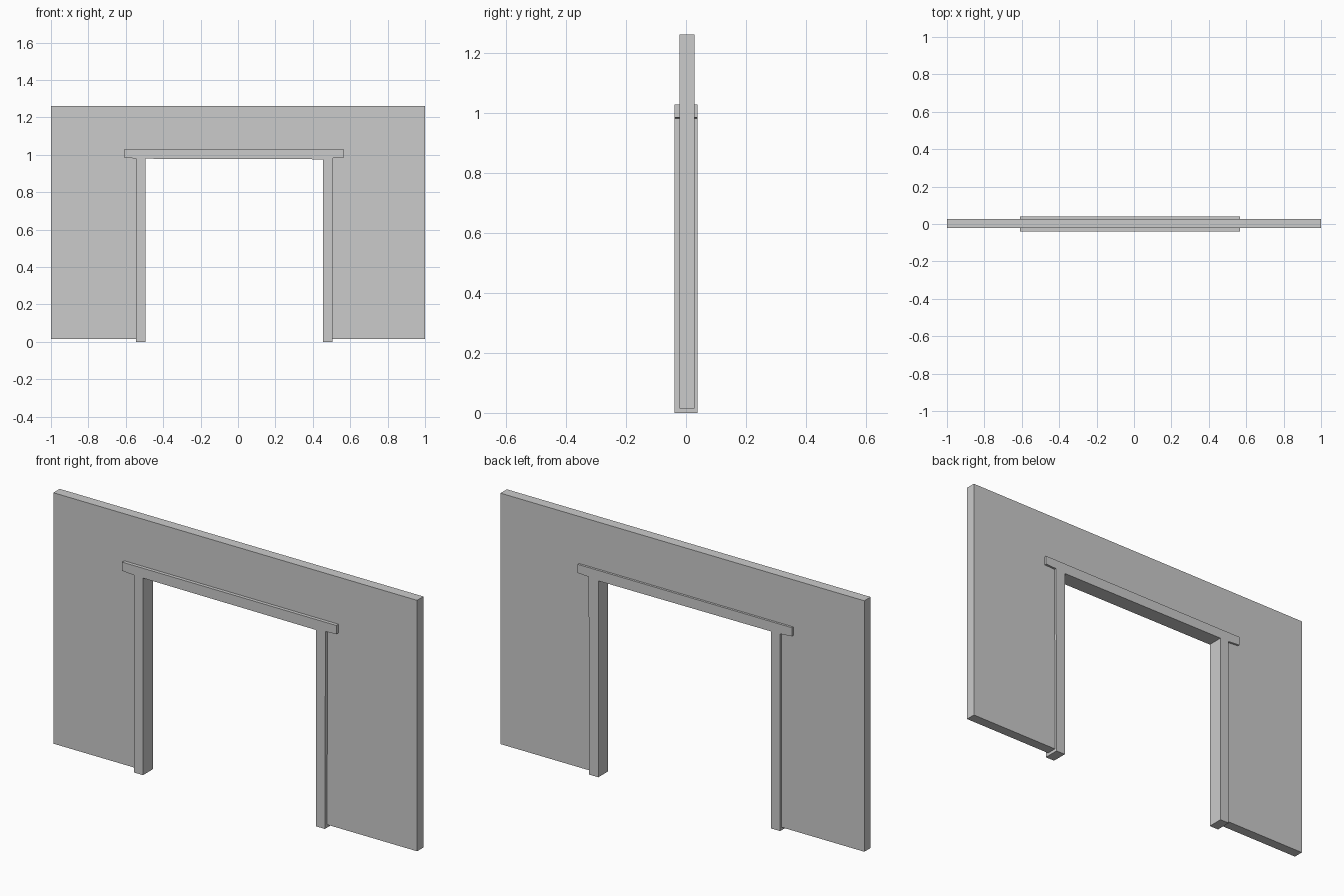
import bpy, bmesh

if "Cube" in bpy.data.objects:
    bpy.data.objects.remove(bpy.data.objects["Cube"])


def extrude_profile(name, points, y0, y1):
    """Extrude an outline in the x-z plane from y0 to y1."""
    bm = bmesh.new()
    face = bm.faces.new([bm.verts.new((x, y0, z)) for x, z in points])
    result = bmesh.ops.extrude_face_region(bm, geom=[face])
    verts = [v for v in result["geom"] if isinstance(v, bmesh.types.BMVert)]
    bmesh.ops.translate(bm, verts=verts, vec=(0, y1 - y0, 0))
    bmesh.ops.recalc_face_normals(bm, faces=bm.faces)
    mesh = bpy.data.meshes.new(name)
    bm.to_mesh(mesh)
    bm.free()
    obj = bpy.data.objects.new(name, mesh)
    bpy.context.collection.objects.link(obj)
    return obj


# Wall slab with the doorway cut out; its inner edges sit inside the frame
extrude_profile("wall", [
    (-1, 0.015), (-0.52, 0.015), (-0.52, 1.0), (0.48, 1.0),
    (0.48, 0.015), (1, 0.015), (1, 1.262), (-1, 1.262)], -0.022, 0.028)

# Door frame: two jambs and an overhanging lintel, proud of both wall faces
extrude_profile("door_frame", [
    (-0.545, 0), (-0.495, 0), (-0.495, 0.979), (0.455, 0.976),
    (0.455, 0), (0.505, 0), (0.508, 0.982), (0.568, 0.985),
    (0.568, 1.028), (-0.61, 1.028), (-0.61, 0.985), (-0.545, 0.98)],
    -0.039, 0.039)
